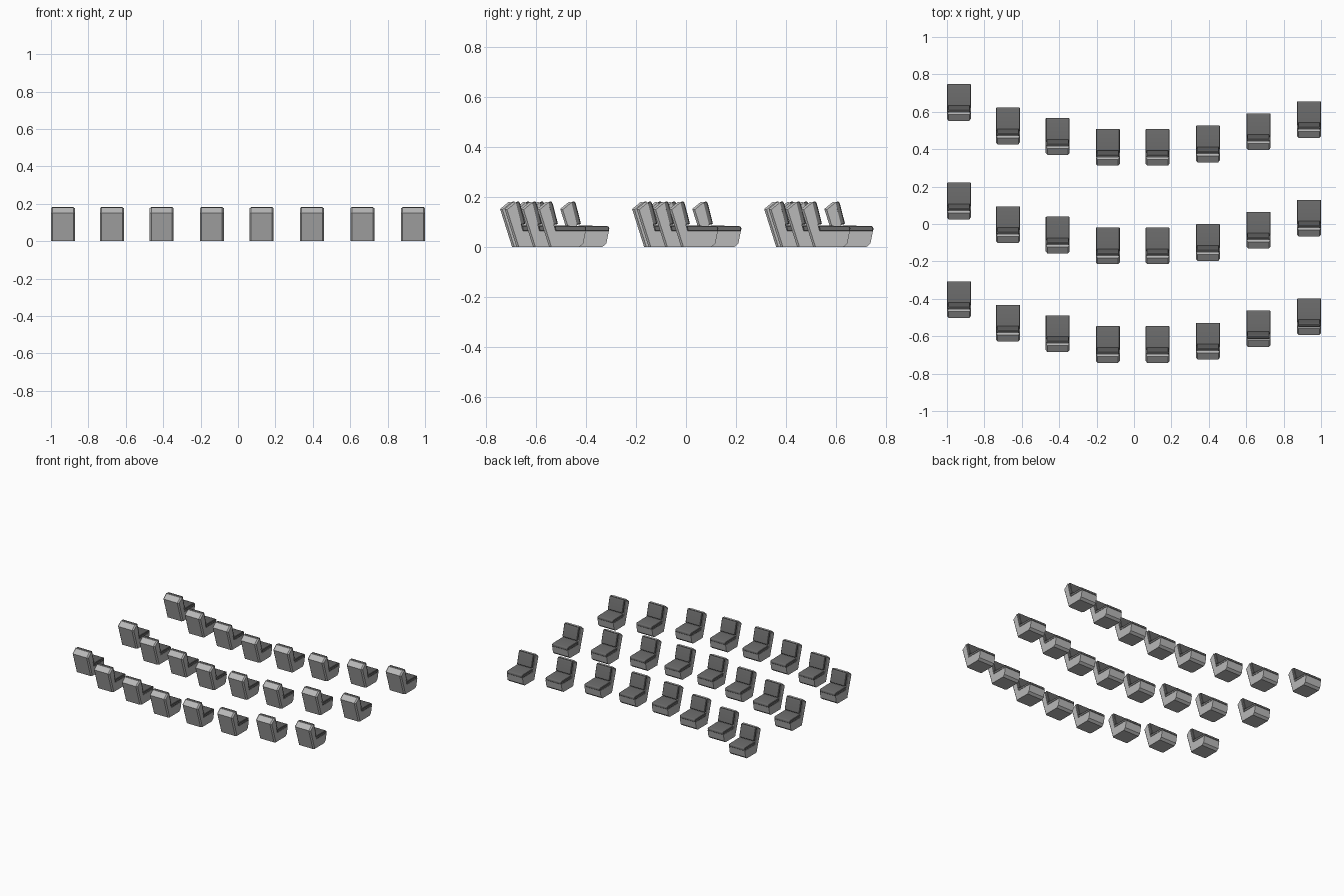
import bpy, bmesh, math

if "Cube" in bpy.data.objects:
    bpy.data.objects.remove(bpy.data.objects["Cube"], do_unlink=True)


def material(name, value):
    mat = bpy.data.materials.new(name)
    mat.use_nodes = True
    colour = (value, value, value, 1)
    mat.diffuse_color = colour
    mat.node_tree.nodes["Principled BSDF"].inputs["Base Color"].default_value = colour
    return mat


shell_grey = material("light grey shell", 0.48)
cushion_grey = material("dark grey upholstery", 0.14)


def extrude_profile(name, profile, width, mat, bevel, pick=None):
    """Side profile (y, z) extruded across x, with chosen edges bevelled."""
    bm = bmesh.new()
    face = bm.faces.new([bm.verts.new((-width / 2, y, z)) for y, z in profile])
    side = bmesh.ops.extrude_face_region(bm, geom=[face])["geom"]
    bmesh.ops.translate(bm, vec=(width, 0, 0),
                        verts=[g for g in side if isinstance(g, bmesh.types.BMVert)])
    bmesh.ops.recalc_face_normals(bm, faces=bm.faces)
    edges = [e for e in bm.edges if pick is None or pick(e)]
    bmesh.ops.bevel(bm, geom=edges, offset=bevel, segments=1,
                    affect='EDGES', clamp_overlap=True)
    mesh = bpy.data.meshes.new(name)
    bm.to_mesh(mesh)
    bm.free()
    mesh.materials.append(mat)
    mesh.shade_smooth()
    mesh.set_sharp_from_angle(angle=math.radians(28))
    return mesh


def rear_side_edge(e):
    a, b = (v.co for v in e.verts)
    return abs(a.x - b.x) < 1e-5 and min(a.y, b.y) < 0.001


# Seat parts, measured forward (+y) from the rear of the backrest
shell = extrude_profile(
    "seat_shell",
    [(0.048, 0), (0.168, 0), (0.184, 0.014), (0.194, 0.064),
     (0.073, 0.064), (0.045, 0.178), (0.034, 0.18), (0, 0.152)],
    0.128, shell_grey, 0.016, rear_side_edge)
seat_cushion = extrude_profile(
    "seat_cushion",
    [(0.072, 0.063), (0.195, 0.063), (0.196, 0.078), (0.19, 0.084), (0.07, 0.086)],
    0.128, cushion_grey, 0.003)
back_cushion = extrude_profile(
    "back_cushion",
    [(0.064, 0.088), (0.083, 0.092), (0.062, 0.174), (0.056, 0.183), (0.042, 0.178)],
    0.12, cushion_grey, 0.003)

# Three curved rows of eight seats
columns = [(-0.936, 0.24), (-0.674, 0.114), (-0.408, 0.058), (-0.14, 0),
           (0.126, 0), (0.395, 0.018), (0.665, 0.084), (0.936, 0.148)]
for row, start in enumerate((-0.742, -0.215, 0.312)):
    for col, (x, offset) in enumerate(columns):
        for mesh in (shell, seat_cushion, back_cushion):
            obj = bpy.data.objects.new(f"{mesh.name}_{row + 1}_{col + 1}", mesh)
            obj.location = (x, start + offset, 0)
            bpy.context.collection.objects.link(obj)
